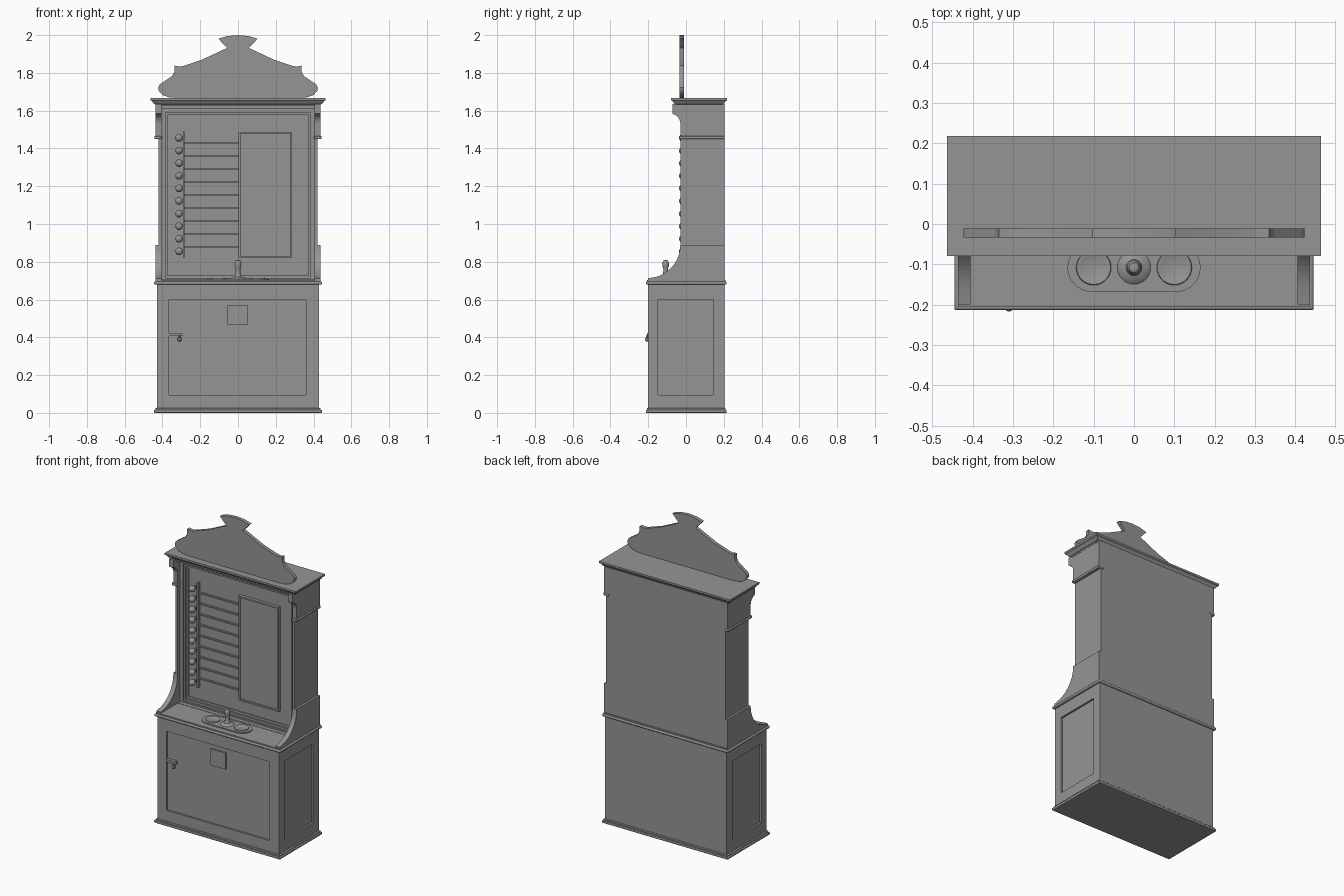
import bpy, bmesh, math
from mathutils import Vector

cube = bpy.data.objects.get("Cube")
if cube:
    bpy.data.objects.remove(cube, do_unlink=True)

GREY = (0.3, 0.3, 0.3, 1)
grey = bpy.data.materials.new("plain grey")
grey.diffuse_color = GREY
grey.use_nodes = True
for node in grey.node_tree.nodes:
    if node.type == 'BSDF_PRINCIPLED':
        node.inputs["Base Color"].default_value = GREY


def finish(name, bm, smooth=False, bevel=0):
    bmesh.ops.recalc_face_normals(bm, faces=bm.faces)
    mesh = bpy.data.meshes.new(name)
    bm.to_mesh(mesh)
    bm.free()
    mesh.materials.append(grey)
    ob = bpy.data.objects.new(name, mesh)
    bpy.context.collection.objects.link(ob)
    if bevel:
        mod = ob.modifiers.new("Bevel", 'BEVEL')
        mod.width, mod.segments = bevel, 3
    if smooth:
        bpy.ops.object.select_all(action='DESELECT')
        ob.select_set(True)
        bpy.context.view_layer.objects.active = ob
        bpy.ops.object.shade_smooth_by_angle(angle=math.radians(35))
    return ob


def box_mesh(lo, hi):
    bm = bmesh.new()
    bmesh.ops.create_cube(bm, size=1)
    lo, hi = Vector(lo), Vector(hi)
    for v in bm.verts:
        v.co = Vector([(lo[i] + hi[i]) / 2 + v.co[i] * (hi[i] - lo[i]) for i in range(3)])
    return bm


def box(name, lo, hi, bevel=0):
    return finish(name, box_mesh(lo, hi), bevel > 0, bevel)


def recess(bm, direction, u_range, z_range, depth):
    """Inset the outermost face in a direction to a rectangle and push it in."""
    direction = Vector(direction)
    bm.normal_update()
    facing = [f for f in bm.faces if f.normal.dot(direction) > 0.9]
    face = max(facing, key=lambda f: f.calc_area())
    u = 1 if abs(direction.x) > 0.5 else 0
    mid = face.calc_center_median()
    bmesh.ops.inset_individual(bm, faces=[face], thickness=0.005)
    for v in face.verts:
        v.co[u] = u_range[v.co[u] > mid[u]]
        v.co.z = z_range[v.co.z > mid.z]
    if depth:
        ring = bmesh.ops.extrude_discrete_faces(bm, faces=[face])["faces"][0]
        # Bridge the loose panel back to its opening
        outer = [v for v in bm.verts if v not in ring.verts and
                 any((v.co - w.co).length < 1e-6 for w in ring.verts)]
        if outer:
            bmesh.ops.remove_doubles(bm, verts=outer + list(ring.verts), dist=1e-6)
        bmesh.ops.translate(bm, verts=list(ring.verts), vec=-direction * depth)


def extrude_profile(name, points, axis, lo, hi, smooth=True):
    """Extrude a closed outline along x (points are y, z) or y (points are x, z)."""
    bm = bmesh.new()
    place = (lambda a, b: (lo, a, b)) if axis == 0 else (lambda a, b: (a, lo, b))
    face = bm.faces.new([bm.verts.new(place(a, b)) for a, b in points])
    out = bmesh.ops.extrude_face_region(bm, geom=[face])["geom"]
    shift = Vector((hi - lo, 0, 0) if axis == 0 else (0, hi - lo, 0))
    bmesh.ops.translate(bm, verts=[v for v in out if isinstance(v, bmesh.types.BMVert)], vec=shift)
    return finish(name, bm, smooth)


def lathe(name, points, x, y):
    bm = bmesh.new()
    verts = [bm.verts.new((x + r, y, z)) for r, z in points]
    edges = [bm.edges.new(pair) for pair in zip(verts, verts[1:])]
    bmesh.ops.spin(bm, geom=verts + edges, cent=(x, y, 0), axis=(0, 0, 1),
                   angle=math.tau, steps=28)
    bmesh.ops.remove_doubles(bm, verts=bm.verts, dist=1e-5)
    return finish(name, bm, True)


def arc(cx, cz, rx, rz, a0, a1, n=10):
    return [(cx + rx * math.cos(math.radians(a0 + (a1 - a0) * i / n)),
             cz + rz * math.sin(math.radians(a0 + (a1 - a0) * i / n))) for i in range(n + 1)]


def panelled(name, lo, hi, panels):
    """Box whose listed sides each have a stepped recess built as joined rings."""
    bm = box_mesh(lo, hi)
    for direction, steps in panels:
        for u_range, z_range, depth in steps:
            direction_v = Vector(direction)
            bm.normal_update()
            face = max((f for f in bm.faces if f.normal.dot(direction_v) > 0.9),
                       key=lambda f: f.calc_area())
            u = 1 if abs(direction_v.x) > 0.5 else 0
            mid = face.calc_center_median()
            for push in (0, depth):
                bmesh.ops.inset_individual(bm, faces=[face], thickness=0.001)
                for v in face.verts:
                    v.co[u] = u_range[int(v.co[u] > mid[u])]
                    v.co.z = z_range[int(v.co.z > mid.z)]
                    v.co -= direction_v * push
    return finish(name, bm)


# Lower cupboard with recessed door and side panels
side = [((-0.147, 0.145), (0.095, 0.60), 0.012)]
panelled("lower_cupboard", (-0.43, -0.2, 0.01), (0.43, 0.203, 0.69),
         [((0, -1, 0), [((-0.365, 0.36), (0.095, 0.60), 0.012)]),
          ((1, 0, 0), side), ((-1, 0, 0), side)])
box("plinth", (-0.445, -0.213, 0), (0.445, 0.215, 0.016), 0.004)
box("plinth_bead", (-0.438, -0.207, 0.014), (0.438, 0.209, 0.026), 0.004)
box("counter_moulding", (-0.445, -0.213, 0.68), (0.445, 0.215, 0.696), 0.006)
box("counter_top", (-0.436, -0.206, 0.69), (0.436, 0.208, 0.704))

# Door fittings
box("door_plate", (-0.055, -0.197, 0.465), (0.05, -0.187, 0.57))
box("latch_bar", (-0.365, -0.207, 0.408), (-0.295, -0.187, 0.424))
lathe("latch_knob", [(0, 0.412), (0.005, 0.41), (0.005, 0.398), (0.01, 0.393),
                     (0.01, 0.384), (0.005, 0.378), (0, 0.377)], -0.31, -0.207)

# Upper cabinet with a stepped frame around the back board
panelled("upper_cabinet", (-0.422, -0.03, 0.70), (0.422, 0.203, 1.635),
         [((0, -1, 0), [((-0.405, 0.405), (0.706, 1.61), 0.025),
                        ((-0.385, 0.385), (0.715, 1.59), 0.008),
                        ((-0.372, 0.372), (0.728, 1.578), 0.012),
                        ((-0.36, 0.36), (0.742, 1.565), 0.005)])])
BOARD = 0.02

# Curved side brackets, mirrored
lower = [(0.203, 0.70), (-0.2, 0.70), (-0.2, 0.712)]
lower += [(y, z) for y, z in arc(-0.2, 0.89, 0.17, 0.175, -75, 0)] + [(0.203, 0.89)]
upper = [(0.203, 1.455), (0.203, 1.635), (-0.072, 1.635), (-0.072, 1.585)]
upper += arc(-0.072, 1.53, 0.042, 0.05, 80, 0) + [(-0.03, 1.455)]
for label, s in (("left", 1), ("right", -1)):
    extrude_profile(label + "_lower_bracket", lower, 0, s * 0.405, s * 0.436)
    extrude_profile(label + "_upper_bracket", upper, 0, s * 0.405, s * 0.436)
    xs = sorted((s * 0.403, s * 0.443))
    box(label + "_bracket_ledge", (xs[0], -0.037, 1.45), (xs[1], 0.205, 1.466), 0.004)

# Flared cornice
bm = bmesh.new()
rings = []
for grow, z in ((0, 1.625), (0, 1.633), (0.01, 1.638), (0.018, 1.65), (0.026, 1.655), (0.026, 1.667)):
    x, y0, y1 = 0.437 + grow, -0.053 - grow, 0.192 + grow
    rings.append([bm.verts.new((a, b, z)) for a, b in ((-x, y0), (x, y0), (x, y1), (-x, y1))])
for a, b in zip(rings, rings[1:]):
    for i in range(4):
        bm.faces.new((a[i], a[(i + 1) % 4], b[(i + 1) % 4], b[i]))
bm.faces.new(rings[0])
bm.faces.new(rings[-1])
finish("cornice", bm)

# Shaped crest, half outline mirrored
half = [(0.31, 1.666), (0.365, 1.671), (0.4, 1.683), (0.42, 1.705), (0.423, 1.722),
        (0.413, 1.74), (0.35, 1.782), (0.337, 1.805), (0.335, 1.838), (0.31, 1.833),
        (0.285, 1.838), (0.19, 1.87), (0.058, 1.932), (0.104, 1.981), (0.055, 1.995)]
half = [(x, z) for x, z in half]
crest = half + [(0, 2.0)] + [(-x, z) for x, z in reversed(half)]
extrude_profile("crest", crest, 1, -0.034, -0.011)

# Scoreboard: knobs, upright strips and slat rails
for i in range(10):
    z = 0.855 + i * 0.0667
    ball = arc(0, z, 0.02, 0.02, -90, 90, 12)
    lathe(f"score_knob_{i + 1}", ball, -0.312, -0.017)
    box(f"knob_stem_{i + 1}", (-0.318, -0.005, z - 0.006), (-0.306, BOARD + 0.002, z + 0.006))
box("score_strip", (-0.292, 0.0, 0.82), (-0.284, BOARD + 0.005, 1.49))
for i in range(9):
    z = 0.88 + i * 0.0683
    box(f"score_rail_{i + 1}", (-0.285, 0.008, z - 0.004), (0.006, BOARD + 0.005, z + 0.004))

# Framed notice panel
panelled("notice_panel", (0.003, 0.0, 0.82), (0.287, BOARD + 0.005, 1.488),
         [((0, -1, 0), [((0.013, 0.277), (0.83, 1.478), 0.008)])])

# Tray with two shallow dishes and a turned handle
bm = bmesh.new()
CY = -0.108
outline = arc(0.105, CY, 0.06, 0.06, -90, 90, 14) + arc(-0.105, CY, 0.06, 0.06, 90, 270, 14)
face = bm.faces.new([bm.verts.new((x, y, 0.702)) for x, y in outline])
out = bmesh.ops.extrude_face_region(bm, geom=[face])["geom"]
bmesh.ops.translate(bm, verts=[v for v in out if isinstance(v, bmesh.types.BMVert)], vec=(0, 0, 0.008))
finish("tray", bm, True)
for label, x in (("left", 0.1), ("right", -0.1)):
    lathe(label + "_dish", [(0.044, 0.709), (0.042, 0.714), (0.036, 0.714), (0.03, 0.711), (0, 0.711)], x, CY)
lathe("tray_handle", [(0.042, 0.709), (0.038, 0.714), (0.02, 0.72), (0.013, 0.732), (0.012, 0.76),
                      (0.017, 0.778), (0.018, 0.793), (0.012, 0.806), (0, 0.811)], 0, CY)
